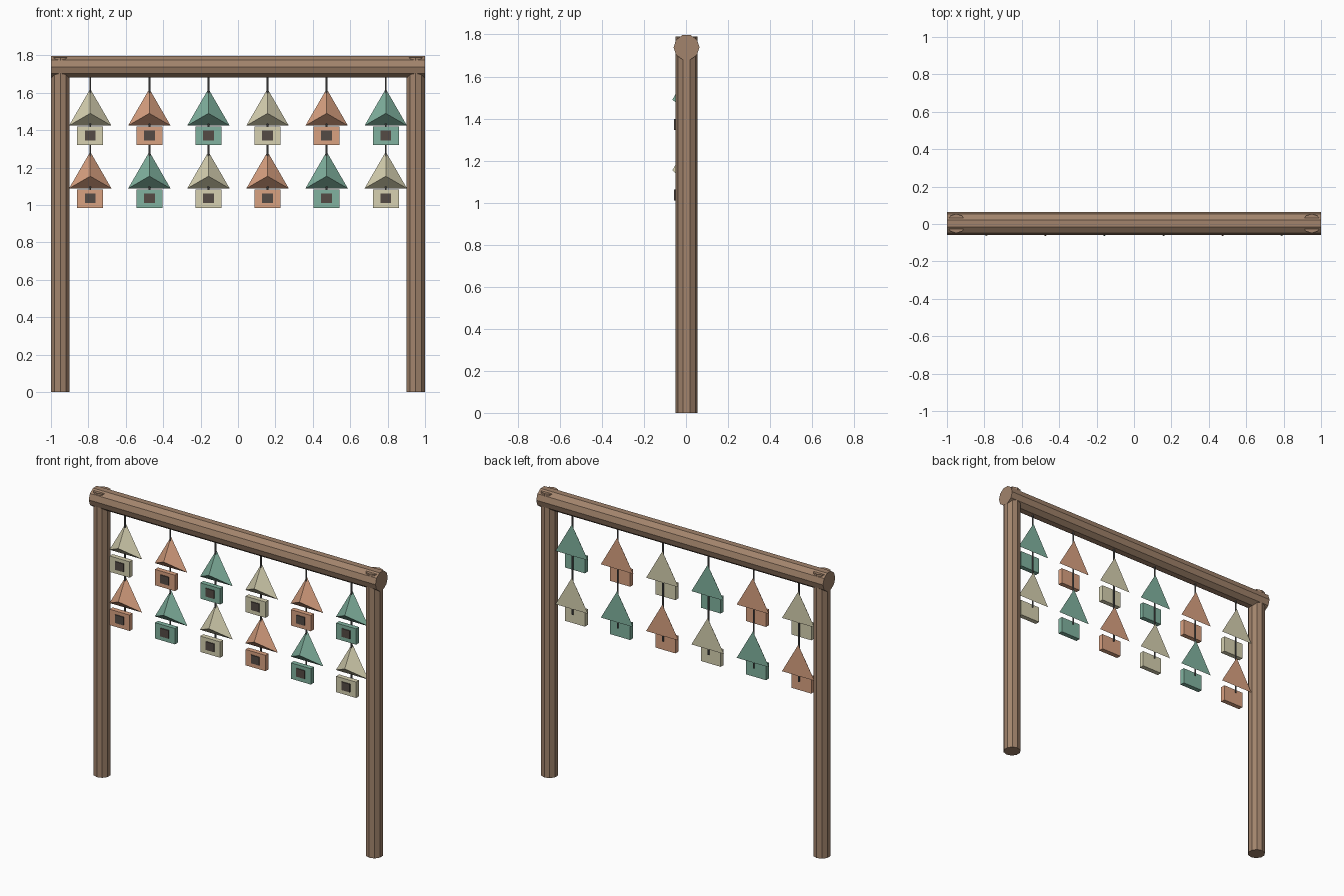
import bpy, math
from mathutils import Matrix

if "Cube" in bpy.data.objects:
    bpy.data.objects.remove(bpy.data.objects["Cube"])

YC = 0.0025  # depth of the frame and wire centreline


def material(name, rgb):
    m = bpy.data.materials.new(name)
    m.diffuse_color = (*rgb, 1)
    m.use_nodes = True
    m.node_tree.nodes["Principled BSDF"].inputs["Base Color"].default_value = m.diffuse_color
    return m


wood = material("wood", (0.36, 0.23, 0.15))
dark = material("dark", (0.09, 0.07, 0.06))
grey = material("wire_grey", (0.12, 0.12, 0.12))
paints = [material("cream", (0.68, 0.64, 0.44)),
          material("terracotta", (0.70, 0.36, 0.22)),
          material("green", (0.22, 0.45, 0.35))]


def finish(name, mat):
    ob = bpy.context.object
    ob.name = name
    ob.data.materials.append(mat)
    return ob


def rod(name, mat, sides, r, length, loc, rot=(0, 0, 0)):
    bpy.ops.mesh.primitive_cylinder_add(vertices=sides, radius=r, depth=length,
                                        location=loc, rotation=rot)
    return finish(name, mat)


def box(name, mat, size, loc):
    bpy.ops.mesh.primitive_cube_add(size=1, location=loc)
    bpy.context.object.scale = size
    return finish(name, mat)


# Ten-sided log frame
rod("top_beam", wood, 10, 0.0615, 2.0, (0, YC, 1.739), (0, math.pi / 2, 0))
for side, x in (("left", -0.95), ("right", 0.95)):
    rod(side + "_post", wood, 10, 0.0515, 1.79, (x, YC, 0.895))

# Six wires, each carrying two little houses
for i in range(6):
    x = -0.79 + 0.316 * i
    rod(f"wire_{i}", grey, 8, 0.005, 0.66, (x, YC, 1.38))
    for row in range(2):
        z = 1.49 - 0.336 * row
        paint = paints[(i + row) % 3]
        tag = f"{row}_{i}"
        # Roof: three-sided cone pointing forward, one corner up
        bpy.ops.mesh.primitive_cone_add(vertices=3, radius1=0.131, radius2=0, depth=0.0745)
        roof = finish("roof_" + tag, paint)
        roof.data.transform(Matrix.Rotation(math.pi / 2, 4, 'X'))
        roof.location = (x, -0.02725, z)
        # Body slab and door
        box("house_body_" + tag, paint, (0.139, 0.03, 0.10), (x, -0.036, z - 0.12))
        box("doorway_" + tag, dark, (0.058, 0.01, 0.052), (x, -0.0515, z - 0.118))
